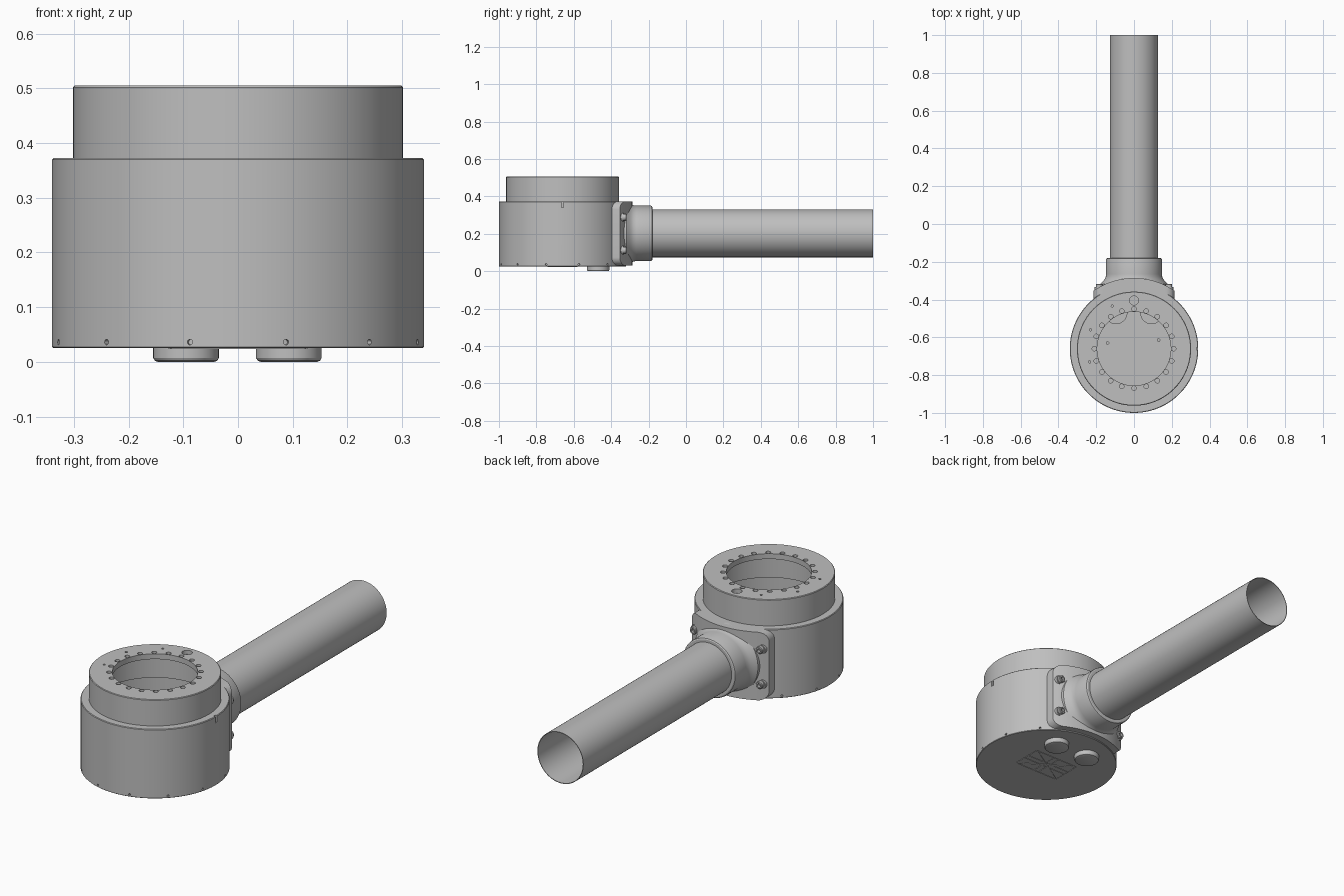
import bpy, bmesh, math
from mathutils import Matrix, Vector

if "Cube" in bpy.data.objects:
    bpy.data.objects.remove(bpy.data.objects["Cube"], do_unlink=True)

CY = -0.66      # housing axis
TZ = 0.202      # tube axis height

grey = bpy.data.materials.new("satin_grey")
grey.use_nodes = True
COL = (0.52, 0.52, 0.52, 1)
grey.diffuse_color = COL
grey.node_tree.nodes["Principled BSDF"].inputs["Base Color"].default_value = COL

ALONG_Y = Matrix.Rotation(-math.pi / 2, 4, 'X')     # local z -> world +y


def make(name, bm):
    bmesh.ops.recalc_face_normals(bm, faces=bm.faces)
    me = bpy.data.meshes.new(name)
    bm.to_mesh(me)
    bm.free()
    me.materials.append(grey)
    ob = bpy.data.objects.new(name, me)
    bpy.context.collection.objects.link(ob)
    return ob


def lathe(name, profile, matrix, steps=96):
    """Spin a closed (radius, height) profile about local z."""
    bm = bmesh.new()
    vs = [bm.verts.new((r, 0, h)) for r, h in profile]
    es = [bm.edges.new((vs[i], vs[(i + 1) % len(vs)])) for i in range(len(vs))
          if profile[i][0] > 0 or profile[(i + 1) % len(vs)][0] > 0]
    bmesh.ops.spin(bm, geom=vs + es, cent=(0, 0, 0), axis=(0, 0, 1),
                   angle=2 * math.pi, steps=steps, use_merge=True)
    bmesh.ops.remove_doubles(bm, verts=bm.verts, dist=1e-5)
    bmesh.ops.transform(bm, matrix=matrix, verts=bm.verts)
    return make(name, bm)


def add_cyl(bm, center, r, depth, axis=(0, 0, 1), seg=20):
    rot = Vector((0, 0, 1)).rotation_difference(Vector(axis)).to_matrix().to_4x4()
    bmesh.ops.create_cone(bm, cap_ends=True, segments=seg, radius1=r, radius2=r,
                          depth=depth, matrix=Matrix.Translation(center) @ rot)


def add_box(bm, center, size, turn=0):
    m = Matrix.Translation(center) @ Matrix.Rotation(turn, 4, 'Z') @ Matrix.Diagonal((*size, 1))
    bmesh.ops.create_cube(bm, size=1, matrix=m)


def boolean(ob, cutter, op):
    mod = ob.modifiers.new("cut", 'BOOLEAN')
    mod.operation, mod.solver, mod.object = op, 'EXACT', cutter
    bpy.context.view_layer.objects.active = ob
    bpy.ops.object.modifier_apply(modifier=mod.name)
    bpy.data.objects.remove(cutter, do_unlink=True)


at_axis = Matrix.Translation((0, CY, 0))

# Stepped hollow housing
housing = lathe("housing", [
    (0.34, 0.045), (0.34, 0.37), (0.337, 0.373), (0.302, 0.373), (0.302, 0.502),
    (0.299, 0.505), (0.195, 0.505), (0.195, 0.478), (0.27, 0.478), (0.27, 0.35),
    (0.31, 0.35), (0.31, 0.045)], at_axis, 128)

# Bolt circle, cable hole, pin holes and the side slot
bm = bmesh.new()
for i in range(20):
    a = math.radians(18 * i)
    add_cyl(bm, (0.21 * math.sin(a), CY + 0.21 * math.cos(a), 0.505), 0.012, 0.04)
add_cyl(bm, (0, -0.405, 0.505), 0.024, 0.04, seg=32)
for x, y in ((-0.115, -0.435), (-0.23, -0.56), (-0.235, -0.73)):
    add_cyl(bm, (x, y, 0.505), 0.006, 0.03, seg=12)
add_box(bm, (0.34, CY, 0.36), (0.02, 0.012, 0.04))
boolean(housing, make("housing_cutter", bm), 'DIFFERENCE')

# Bottom cover with small radial screw holes and two floor holes
cover = lathe("bottom_cover", [
    (0, 0.025), (0.338, 0.025), (0.34, 0.027), (0.34, 0.045), (0, 0.045)], at_axis, 128)
bm = bmesh.new()
for i in range(12):
    a = math.radians(30 * i + 15)
    d = Vector((math.sin(a), math.cos(a), 0))
    add_cyl(bm, Vector((0, CY, 0.036)) + d * 0.34, 0.005, 0.02, d, 12)
for x, y in ((-0.14, -0.63), (0.13, -0.615)):
    add_cyl(bm, (x, y, 0.045), 0.007, 0.02, seg=12)
boolean(cover, make("cover_cutter", bm), 'DIFFERENCE')

# Round connector bosses under the cover
for side, x in (("right", -0.095), ("left", 0.093)):
    lathe(side + "_connector_boss", [
        (0, 0), (0.052, 0), (0.057, 0.002), (0.06, 0.007), (0.06, 0.055), (0, 0.055)],
        Matrix.Translation((x, -0.47, 0)), 48)

# Crossed relief strips on the underside
bm = bmesh.new()
W, D, Z = 0.25, 0.155, 0.0245
for s in (-1, 1):
    add_box(bm, (0, CY + s * D / 2, Z), (W, 0.004, 0.003))
    add_box(bm, (s * W / 2, CY, Z), (0.004, D, 0.003))
    add_box(bm, (0, CY + s * 0.014, Z), (W, 0.004, 0.003))
    add_box(bm, (s * 0.014, CY, Z), (0.004, D, 0.003))
    add_box(bm, (0, CY, Z), (math.hypot(W, D), 0.008, 0.003), s * math.atan2(D, W))
make("underside_relief", bm)

# Curved mounting flange: a ring trimmed to a rounded rectangle
flange = lathe("mounting_flange", [
    (0.336, 0.0), (0.374, 0.0), (0.374, 0.42), (0.336, 0.42)], at_axis, 128)
bm = bmesh.new()
HX, Z0, Z1, R = 0.215, 0.03, 0.373, 0.045
outline = []
for k, (cx, cz) in enumerate(((HX - R, Z1 - R), (R - HX, Z1 - R), (R - HX, Z0 + R), (HX - R, Z0 + R))):
    for j in range(9):
        a = math.pi / 2 * (k + j / 8)
        outline.append(bm.verts.new((cx + R * math.cos(a), -0.5, cz + R * math.sin(a))))
face = bm.faces.new(outline)
ext = bmesh.ops.extrude_face_region(bm, geom=[face])
bmesh.ops.translate(bm, vec=(0, 0.3, 0),
                    verts=[v for v in ext["geom"] if isinstance(v, bmesh.types.BMVert)])
boolean(flange, make("flange_cutter", bm), 'INTERSECT')

# Tube socket flaring into the flange
socket = lathe("tube_socket", [
    (0.125, -0.34), (0.18, -0.34), (0.178, -0.318), (0.166, -0.305), (0.156, -0.293),
    (0.15, -0.28), (0.148, -0.265), (0.148, -0.188), (0.146, -0.183), (0.141, -0.18),
    (0.125, -0.18)], Matrix.Translation((0, 0, TZ)) @ ALONG_Y)
for v in socket.data.vertices:
    v.co.z = min(max(v.co.z, Z0), Z1)

# Thin open tube
lathe("tube", [(0.128, -0.33), (0.128, 1.0), (0.125, 1.0), (0.125, -0.33)],
      Matrix.Translation((0, 0, TZ)) @ ALONG_Y)

# Socket-head flange bolts on washers
for side, x in (("right", -0.184), ("left", 0.184)):
    for level, z in (("lower", 0.112), ("upper", 0.288)):
        place = Matrix.Translation((x, -0.345, z)) @ ALONG_Y
        lathe(f"{side}_{level}_bolt", [
            (0, -0.02), (0.018, -0.02), (0.018, 0.025), (0.015, 0.028), (0.009, 0.028),
            (0.009, 0.015), (0, 0.015)], place, 24)
        lathe(f"{side}_{level}_washer", [
            (0.016, -0.02), (0.024, -0.02), (0.024, 0.012), (0.016, 0.012)], place, 24)

# Smooth curved walls, keep machined edges crisp
for ob in bpy.context.collection.objects:
    if ob.type == 'MESH' and grey.name in ob.data.materials:
        bpy.ops.object.select_all(action='DESELECT')
        ob.select_set(True)
        bpy.context.view_layer.objects.active = ob
        bpy.ops.object.shade_smooth_by_angle(angle=math.radians(30))
